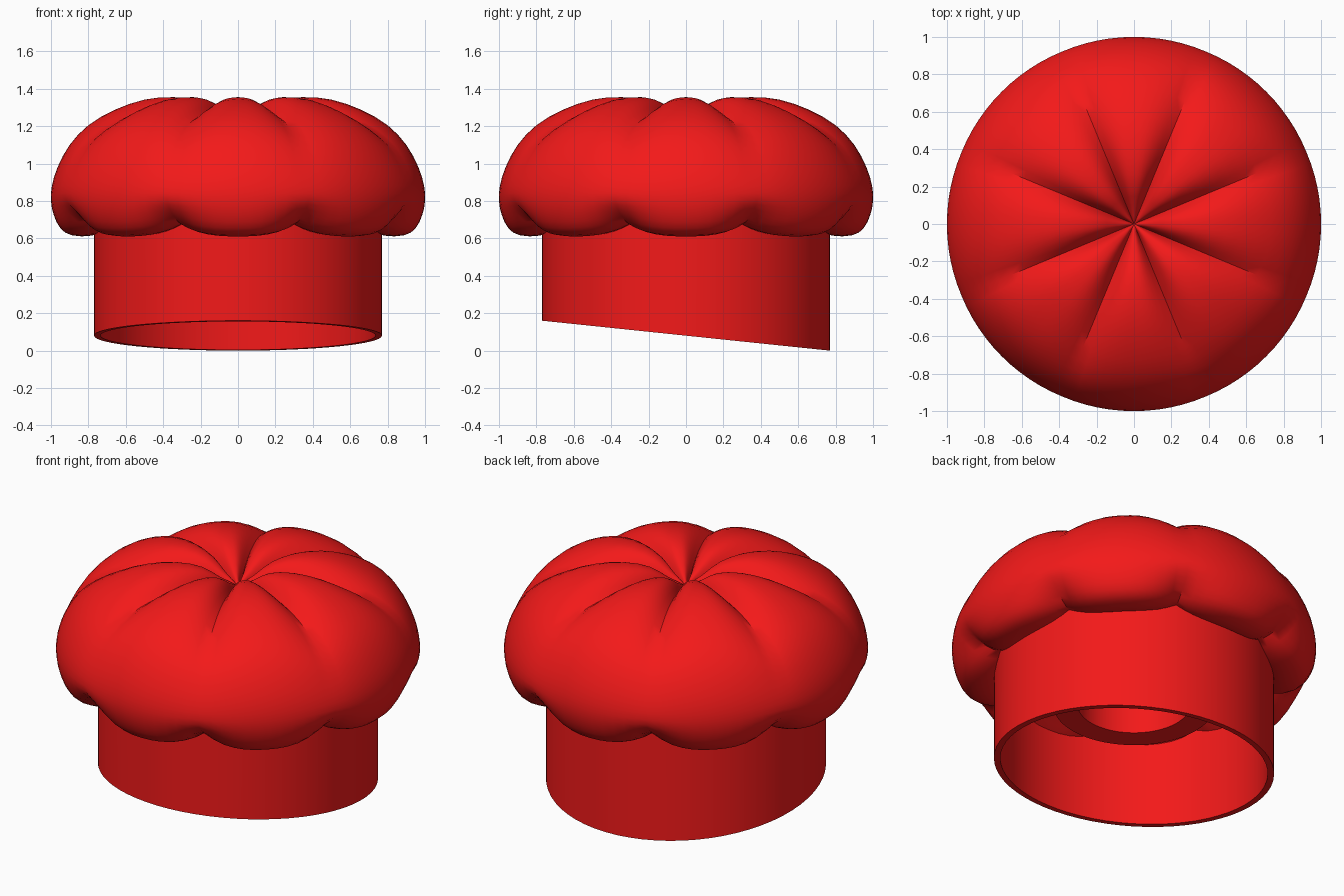
import bpy, bmesh, math

if "Cube" in bpy.data.objects:
    bpy.data.objects.remove(bpy.data.objects["Cube"])

red = bpy.data.materials.new("red_cloth")
red.diffuse_color = (0.9, 0.01, 0.01, 1)
red.use_nodes = True
red.node_tree.nodes["Principled BSDF"].inputs["Base Color"].default_value = red.diffuse_color


def spline(pts, steps=2):
    """Catmull-Rom smoothing of a profile."""
    out = []
    for i in range(len(pts) - 1):
        a, b, c, d = (pts[max(i - 1, 0)], pts[i], pts[i + 1], pts[min(i + 2, len(pts) - 1)])
        for s in range(steps):
            t = s / steps
            out.append(tuple(0.5 * (2 * b[k] + (c[k] - a[k]) * t
                                    + (2 * a[k] - 5 * b[k] + 4 * c[k] - d[k]) * t * t
                                    + (3 * b[k] - a[k] - 3 * c[k] + d[k]) * t ** 3)
                             for k in range(len(b))))
    return out + [pts[-1]]


def lathe(name, rings, segs, point, closed=False, angle=40):
    """Skin rings of points around z; a ring of radius 0 becomes a pole."""
    bm = bmesh.new()
    rows = []
    for ring in rings:
        n = 1 if ring[0] == 0 else segs
        rows.append([bm.verts.new(point(ring, 2 * math.pi * j / segs)) for j in range(n)])
    pairs = list(zip(rows, rows[1:])) + ([(rows[-1], rows[0])] if closed else [])
    for a, b in pairs:
        for j in range(segs):
            k = (j + 1) % segs
            if len(a) == 1:
                bm.faces.new((a[0], b[j], b[k]))
            elif len(b) == 1:
                bm.faces.new((a[j], b[0], a[k]))
            else:
                bm.faces.new((a[j], b[j], b[k], a[k]))
    bmesh.ops.recalc_face_normals(bm, faces=bm.faces)
    me = bpy.data.meshes.new(name)
    bm.to_mesh(me)
    bm.free()
    ob = bpy.data.objects.new(name, me)
    bpy.context.collection.objects.link(ob)
    me.materials.append(red)
    bpy.ops.object.select_all(action='DESELECT')
    ob.select_set(True)
    bpy.context.view_layer.objects.active = ob
    bpy.ops.object.shade_smooth_by_angle(angle=math.radians(angle))
    return ob


# Puffy crown: each entry is lobe radius, lobe height, crease radius, crease height
outer = spline([
    (0, 1.20, 0, 1.20), (0.10, 1.26, 0.09, 1.20), (0.20, 1.325, 0.18, 1.235),
    (0.34, 1.355, 0.31, 1.265), (0.50, 1.342, 0.47, 1.265), (0.66, 1.287, 0.63, 1.23),
    (0.80, 1.205, 0.78, 1.165), (0.90, 1.10, 0.89, 1.08), (0.965, 0.98, 0.96, 0.97),
    (0.995, 0.88, 0.993, 0.88), (1.0, 0.80, 0.995, 0.81), (0.985, 0.725, 0.95, 0.755),
    (0.95, 0.655, 0.88, 0.71), (0.89, 0.617, 0.81, 0.68), (0.78, 0.615, 0.75, 0.68),
    (0.70, 0.66, 0.69, 0.70), (0.60, 0.72, 0.60, 0.72)])
# Hidden neck inside the band, then the inner lining
inner = [(0.47, 0.70), (0.445, 0.64), (0.445, 0.47), (0.31, 0.47), (0.31, 0.72),
         (0.45, 0.83), (0.65, 0.83), (0.80, 0.79), (0.86, 0.83), (0.83, 0.97),
         (0.72, 1.09), (0.50, 1.15), (0.30, 1.14), (0, 1.06)]
crown = outer + [(r, z, r, z) for r, z in inner]


def crown_point(ring, a):
    lobe = math.pi / 4
    t = abs(a - round(a / lobe) * lobe) / (lobe / 2)
    w = t ** 2.6
    r = ring[0] + (ring[2] - ring[0]) * w
    z = ring[1] + (ring[3] - ring[1]) * w
    return r * math.cos(a), r * math.sin(a), z


lathe("puffy_crown", crown, 96, crown_point, angle=50)


# Head band: thin tube with a slanted lower rim, higher at the front
def band_point(ring, a):
    r, z, slant = ring
    y = r * math.sin(a)
    return r * math.cos(a), y, z - slant * y


lathe("head_band", [(0.77, 0.08, 0.104), (0.77, 0.76, 0), (0.735, 0.76, 0), (0.735, 0.08, 0.104)],
      64, band_point, closed=True)
